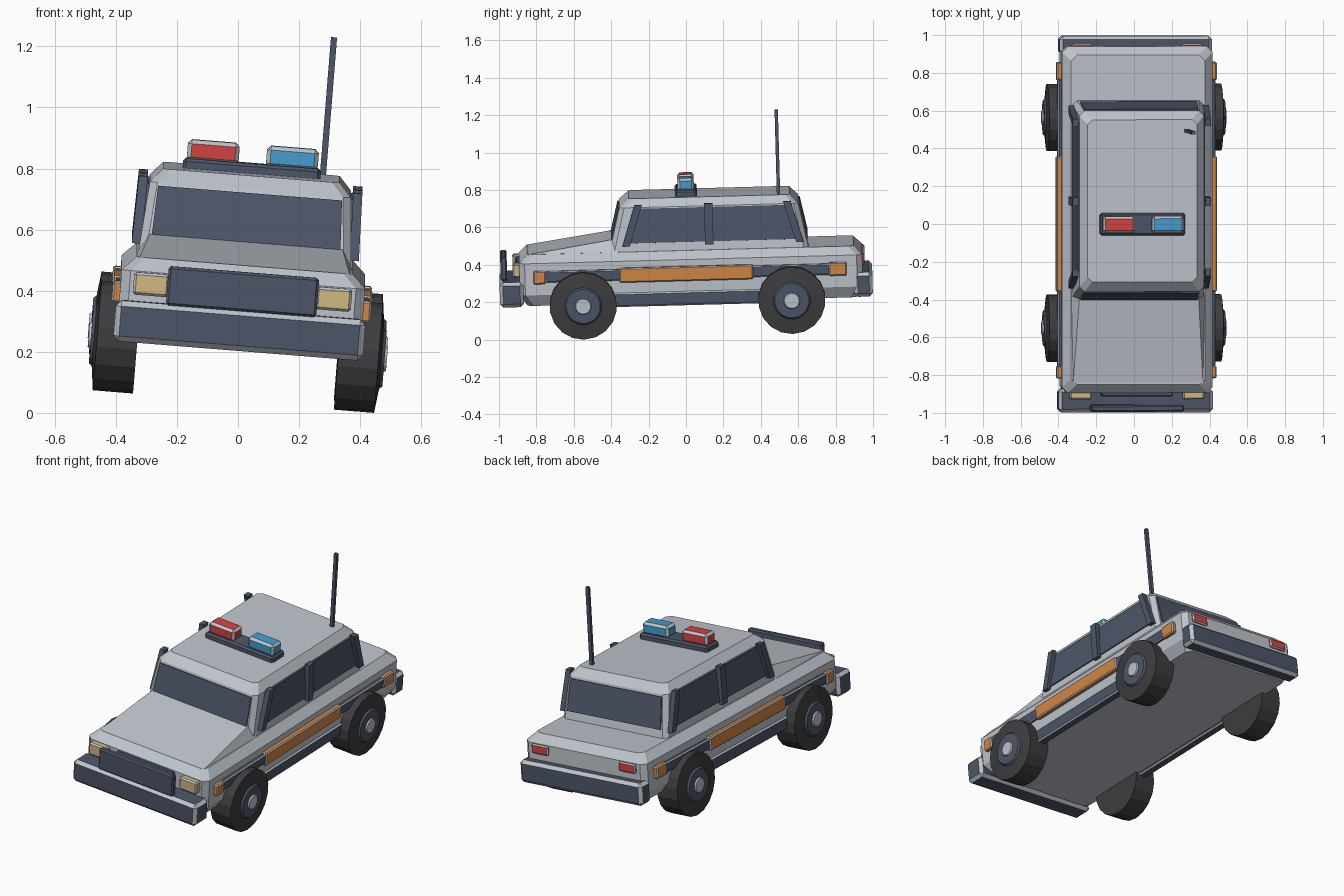
import bpy, bmesh, math
from mathutils import Matrix, Vector

cube = bpy.data.objects.get("Cube")
if cube:
    bpy.data.objects.remove(cube, do_unlink=True)

# The whole car leans to its left and dips slightly at the nose
LEAN = (Matrix.Translation((-0.015, 0.007, 0.052))
        @ Matrix.Rotation(math.radians(1.55), 4, 'X')
        @ Matrix.Rotation(math.radians(4.6), 4, 'Y'))


def material(name, rgb):
    linear = [((c / 255 + 0.055) / 1.055) ** 2.4 for c in rgb]
    m = bpy.data.materials.new(name)
    m.use_nodes = True
    m.diffuse_color = (*linear, 1)
    m.node_tree.nodes["Principled BSDF"].inputs["Base Color"].default_value = (*linear, 1)
    return m


GREY = material("body_grey", (191, 197, 205))
SLATE = material("slate_trim", (77, 86, 104))
TYRE = material("tyre_charcoal", (62, 61, 64))
RED = material("lamp_red", (212, 68, 64))
BLUE = material("lamp_blue", (69, 158, 210))
ORANGE = material("stripe_orange", (212, 136, 69))
TAN = material("headlight_tan", (212, 186, 130))


def finish(name, bm, *mats):
    bmesh.ops.recalc_face_normals(bm, faces=bm.faces)
    mesh = bpy.data.meshes.new(name)
    bm.to_mesh(mesh)
    bm.free()
    for m in mats:
        mesh.materials.append(m)
    ob = bpy.data.objects.new(name, mesh)
    ob.matrix_world = LEAN
    bpy.context.collection.objects.link(ob)
    return ob


def box(name, x, y, z, mat, edge=GREY, bevel=0.01):
    """Chamfered box from three (low, high) ranges; edge colours the chamfers."""
    bm = bmesh.new()
    lo, hi = Vector((x[0], y[0], z[0])), Vector((x[1], y[1], z[1]))
    bmesh.ops.create_cube(bm, size=1, matrix=Matrix.Translation((lo + hi) / 2)
                          @ Matrix.Diagonal((*(hi - lo), 1)))
    if bevel:
        cut = bmesh.ops.bevel(bm, geom=bm.edges[:], offset=bevel, segments=1, affect='EDGES')
        for f in cut["faces"]:
            f.material_index = 1
    return finish(name, bm, mat, edge)


def loft(name, levels, corner, mat):
    """Stack of corner-cut rectangles given as (z, half width, front, back)."""
    bm = bmesh.new()
    rings = []
    for z, w, f, b in levels:
        c = corner
        pts = [(-w + c, f), (w - c, f), (w, f + c), (w, b - c),
               (w - c, b), (-w + c, b), (-w, b - c), (-w, f + c)]
        rings.append([bm.verts.new((px, py, z)) for px, py in pts])
    for a, b in zip(rings, rings[1:]):
        for i in range(8):
            j = (i + 1) % 8
            bm.faces.new((a[i], a[j], b[j], b[i]))
    bm.faces.new(rings[0])
    bm.faces.new(rings[-1])
    return finish(name, bm, mat)


def hull(name, pts, mat):
    bm = bmesh.new()
    for p in pts:
        bm.verts.new(p)
    bmesh.ops.convex_hull(bm, input=bm.verts[:])
    bmesh.ops.dissolve_limit(bm, angle_limit=0.02, verts=bm.verts[:], edges=bm.edges[:])
    return finish(name, bm, mat)


def plate(name, quad, out, mat):
    """Thin panel standing just off a surface along the direction out."""
    out = Vector(out).normalized() * 0.007
    return hull(name, [Vector(p) + out * s for p in quad for s in (-0.3, 1)], mat)


def strut(name, a, b, wide, deep, mat):
    """Square bar between two points: wide along y, deep along x."""
    return hull(name, [(p[0] + sx * deep / 2, p[1] + sy * wide / 2, p[2])
                       for p in (a, b) for sx in (-1, 1) for sy in (-1, 1)], mat)


def lathe(name, profile, centre, side, mats, rows, n=18):
    """Turn (radius, x) points about the axle; rows gives each band's colour."""
    bm = bmesh.new()
    rings = []
    for r, x in profile:
        rings.append([bm.verts.new((side * x, centre[0] + r * math.sin(math.tau * i / n),
                                    centre[1] - r * math.cos(math.tau * i / n)))
                      for i in range(n)])
    for k, (a, b) in enumerate(zip(rings, rings[1:])):
        for i in range(n):
            j = (i + 1) % n
            bm.faces.new((a[i], a[j], b[j], b[i])).material_index = rows[k]
    bm.faces.new(rings[0])
    bm.faces.new(rings[-1]).material_index = rows[-1]
    return finish(name, bm, *mats)


# Main shell, hood wedge and cabin
loft("body", [(0.18, 0.36, -0.85, 0.91), (0.24, 0.40, -0.89, 0.945),
              (0.41, 0.40, -0.89, 0.945), (0.455, 0.355, -0.845, 0.90)], 0.03, GREY)
hull("hood", [(s * w, y, z) for s in (-1, 1) for w, y, z in
              ((0.345, -0.84, 0.454), (0.355, -0.36, 0.454), (0.315, -0.36, 0.525))], GREY)
loft("cabin", [(0.45, 0.35, -0.405, 0.66), (0.69, 0.33, -0.345, 0.61),
               (0.735, 0.29, -0.295, 0.565)], 0.025, GREY)

# Front and rear glass
plate("windshield", [(s * w, y, z) for s in (-1, 1) for w, y, z in
                     ((0.31, -0.389, 0.515), (0.302, -0.348, 0.678))], (0, -1, 0.25), SLATE)
plate("rear_window", [(s * w, y, z) for s in (-1, 1) for w, y, z in
                      ((0.31, 0.650, 0.50), (0.302, 0.6125, 0.678))], (0, 1, 0.2), SLATE)

# Bumpers, push plate and front grille
box("front_bumper", (-0.41, 0.41), (-0.997, -0.87), (0.178, 0.312), SLATE, bevel=0.018)
box("rear_bumper", (-0.405, 0.405), (0.90, 0.997), (0.184, 0.315), SLATE, bevel=0.018)
box("push_plate", (-0.247, 0.247), (-0.99, -0.955), (0.308, 0.437), SLATE, SLATE, 0.008)
box("grille", (-0.19, 0.19), (-0.91, -0.87), (0.335, 0.405), SLATE, SLATE, 0.006)

# Parts mirrored on both sides
for s, side in ((1, "left"), (-1, "right")):
    def span(a, b):
        return tuple(sorted((s * a, s * b)))

    plate(side + "_side_window", [(s * 0.346, -0.30, 0.50), (s * 0.331, -0.235, 0.683),
                                  (s * 0.331, 0.545, 0.683), (s * 0.346, 0.60, 0.50)],
          (s, 0, 0.1), SLATE)
    for label, y0, y1, wide in (("front", -0.315, -0.245, 0.04), ("middle", 0.13, 0.13, 0.045),
                                ("rear", 0.615, 0.55, 0.04)):
        strut(side + "_" + label + "_pillar", (s * 0.358, y0, 0.485), (s * 0.352, y1, 0.705),
              wide, 0.03, SLATE)

    box(side + "_sill", span(0.35, 0.408), (-0.45, 0.46), (0.165, 0.24), SLATE, bevel=0.008)
    box(side + "_trim_strip", span(0.38, 0.420), (-0.75, 0.77), (0.308, 0.368), SLATE, bevel=0.006)
    box(side + "_door_stripe", span(0.38, 0.427), (-0.355, 0.36), (0.297, 0.375), ORANGE, bevel=0.006)
    box(side + "_front_marker", span(0.38, 0.425), (-0.815, -0.75), (0.300, 0.370), ORANGE, bevel=0.006)
    box(side + "_rear_marker", span(0.38, 0.425), (0.765, 0.86), (0.303, 0.375), ORANGE, bevel=0.006)

    box(side + "_headlight", span(0.242, 0.358), (-0.925, -0.87), (0.333, 0.407), TAN, bevel=0.008)
    box(side + "_tail_light", span(0.235, 0.345), (0.92, 0.958), (0.352, 0.408), RED, bevel=0.007)

    # Wheels with dished side, hub and cap
    for label, y in (("front", -0.553), ("rear", 0.563)):
        lathe(side + "_" + label + "_wheel",
              [(0.18, 0.33), (0.18, 0.462), (0.10, 0.472), (0.092, 0.482),
               (0.044, 0.482), (0.04, 0.490)],
              (y, 0.18), s, (TYRE, SLATE, GREY), (0, 0, 1, 1, 2))

# Roof light bar and aerial
box("light_bar", (-0.226, 0.226), (-0.047, 0.071), (0.725, 0.768), SLATE, SLATE, 0.01)
for label, x, mat in (("red", -0.13, RED), ("blue", 0.13, BLUE)):
    box(label + "_beacon", (x - 0.085, x + 0.085), (-0.032, 0.056), (0.76, 0.83), mat, bevel=0.013)
strut("aerial", (0.235, 0.507, 0.72), (0.235, 0.507, 1.187), 0.018, 0.02, SLATE)
